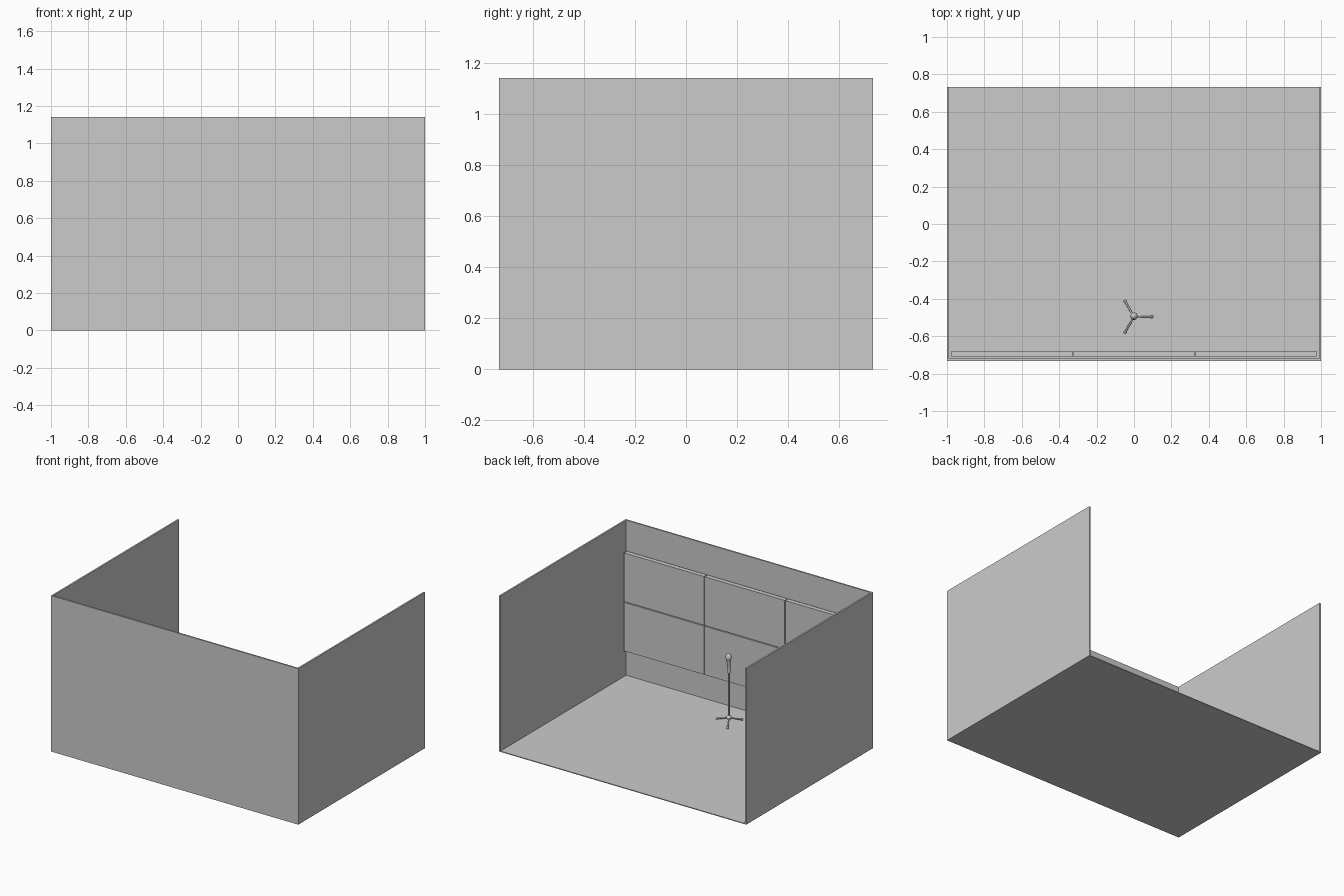
import bpy
import math
from mathutils import Vector

cube = bpy.data.objects.get("Cube")
if cube:
    bpy.data.objects.remove(cube, do_unlink=True)

grey = bpy.data.materials.new("plain_grey")
grey.use_nodes = True
grey.diffuse_color = (0.6, 0.6, 0.6, 1)
grey.node_tree.nodes["Principled BSDF"].inputs["Base Color"].default_value = (0.6, 0.6, 0.6, 1)


def finish(name, smooth=False):
    ob = bpy.context.object
    ob.name = name
    ob.data.materials.append(grey)
    if smooth:
        bpy.ops.object.shade_smooth_by_angle(angle=math.radians(40))
    return ob


def box(name, lo, hi):
    lo, hi = Vector(lo), Vector(hi)
    bpy.ops.mesh.primitive_cube_add(size=1, location=(lo + hi) / 2)
    ob = finish(name)
    ob.scale = hi - lo
    return ob


def rod(name, a, b, r1, r2):
    a, b = Vector(a), Vector(b)
    bpy.ops.mesh.primitive_cone_add(vertices=16, radius1=r1, radius2=r2,
                                    depth=(b - a).length, location=(a + b) / 2)
    ob = finish(name, True)
    ob.rotation_euler = (b - a).to_track_quat('Z', 'Y').to_euler()
    return ob


def ball(name, centre, r, stretch=1):
    bpy.ops.mesh.primitive_uv_sphere_add(segments=20, ring_count=12, radius=r, location=centre)
    ob = finish(name, True)
    ob.scale.z = stretch
    return ob


# Room shell, open at the back and top
W, D, H, T = 1.0, 0.732, 1.14, 0.012
box("floor", (-W, -D, 0), (W, D, 0.006))
box("front_wall", (-W + T, -D, 0.006), (W - T, -D + T, H))
for side, sx in (("left", 1), ("right", -1)):
    box(side + "_wall", (sx * (W - T), -D, 0.006), (sx * W, D, H))

# Three by two grid of panels on the inside of the front wall
pitch, gap = 0.653, 0.003
for col in (-1, 0, 1):
    for row, (z0, z1) in enumerate(((0.203, 0.558), (0.564, 0.92))):
        x = col * pitch
        box(f"wall_panel_{col + 2}_{row + 1}",
            (x - pitch / 2 + gap, -0.711, z0), (x + pitch / 2 - gap, -0.678, z1))

# Microphone stand: tripod base and pole
SY = -0.496
ball("stand_hub", (0, SY, 0.047), 0.017)
for i in range(3):
    a = math.tau * i / 3
    foot = (0.095 * math.cos(a), SY + 0.095 * math.sin(a), 0.014)
    rod(f"stand_leg_{i + 1}", (0, SY, 0.045), foot, 0.005, 0.005)
    ball(f"stand_foot_{i + 1}", foot, 0.008)
rod("stand_pole", (0, SY, 0.04), (0, SY, 0.40), 0.006, 0.006)

# Microphone
rod("microphone_clip", (0, SY, 0.375), (0, SY, 0.415), 0.010, 0.010)
rod("microphone_handle", (0, SY, 0.40), (0, SY + 0.003, 0.475), 0.008, 0.016)
ball("microphone_head", (0, SY + 0.004, 0.488), 0.020, 1.4)
